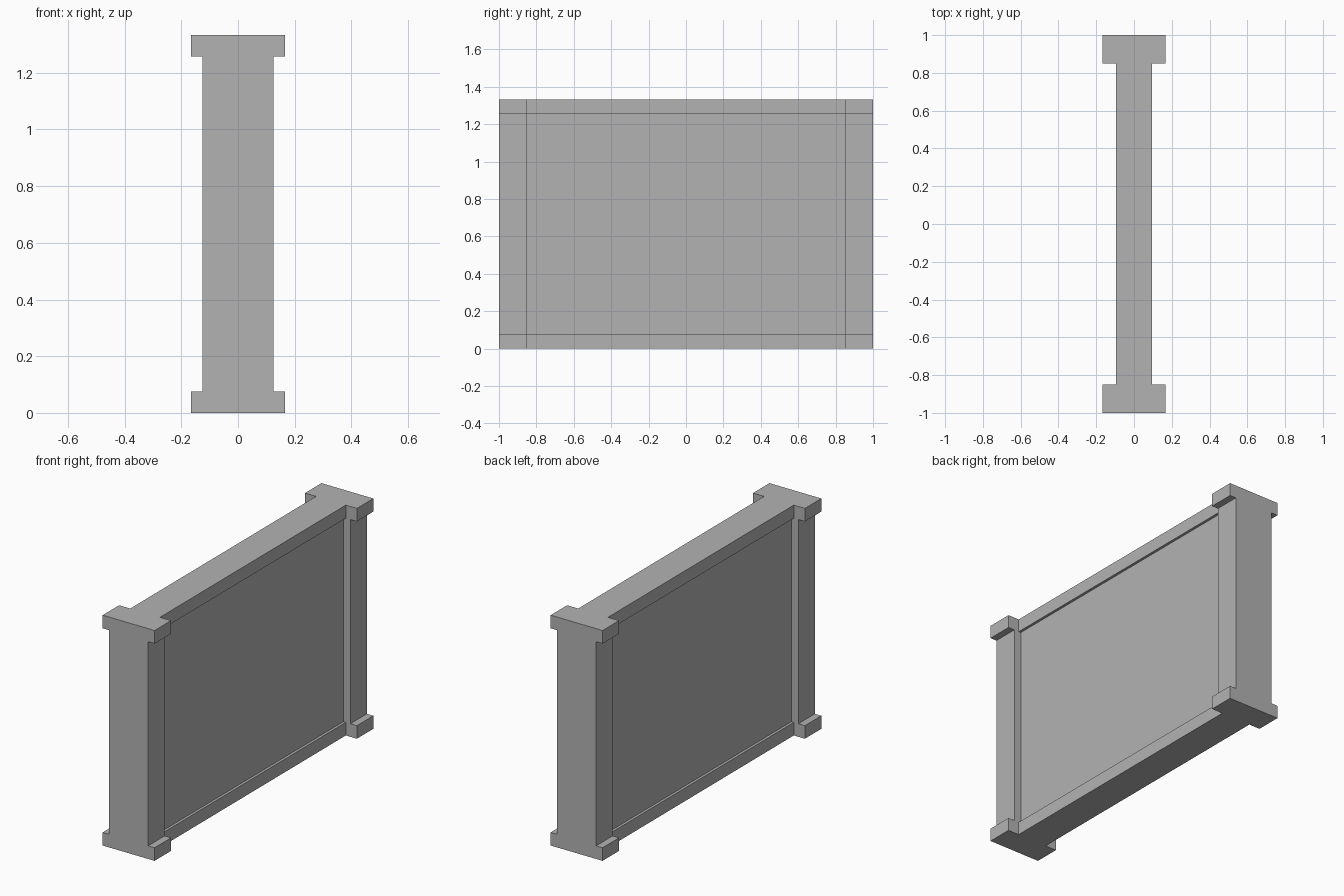
import bpy

if "Cube" in bpy.data.objects:
    bpy.data.objects.remove(bpy.data.objects["Cube"], do_unlink=True)

HEIGHT = 1.333    # overall height
BAND = 0.076      # height of the rails and blocks
POST_Y = 0.85     # inner face of the posts

grey = bpy.data.materials.new("plain_grey")
grey.use_nodes = True
colour = (0.45, 0.45, 0.45, 1)
grey.diffuse_color = colour
grey.node_tree.nodes["Principled BSDF"].inputs["Base Color"].default_value = colour


def box(name, half_x, y0, y1, z0, z1):
    """Flat-sided box centred on x = 0."""
    bpy.ops.mesh.primitive_cube_add(size=1, location=(0, (y0 + y1) / 2, (z0 + z1) / 2))
    ob = bpy.context.object
    ob.name = name
    ob.scale = (2 * half_x, y1 - y0, z1 - z0)
    bpy.ops.object.transform_apply(location=False, rotation=False, scale=True)
    ob.data.materials.append(grey)
    return ob


# Thin recessed panel between the posts and rails
box("panel", 0.08, -POST_Y, POST_Y, BAND, HEIGHT - BAND)

# Bottom and top rails, each with a wider block at both ends
for level, z0 in (("bottom", 0), ("top", HEIGHT - BAND)):
    box(level + "_rail", 0.095, -POST_Y, POST_Y, z0, z0 + BAND)
    for end, y0 in (("front", -1), ("back", POST_Y)):
        box(f"{end}_{level}_block", 0.166, y0, y0 + 1 - POST_Y, z0, z0 + BAND)

# Upright posts at the front and back ends
for end, y0 in (("front", -1), ("back", POST_Y)):
    box(end + "_post", 0.125, y0, y0 + 1 - POST_Y, BAND, HEIGHT - BAND)
